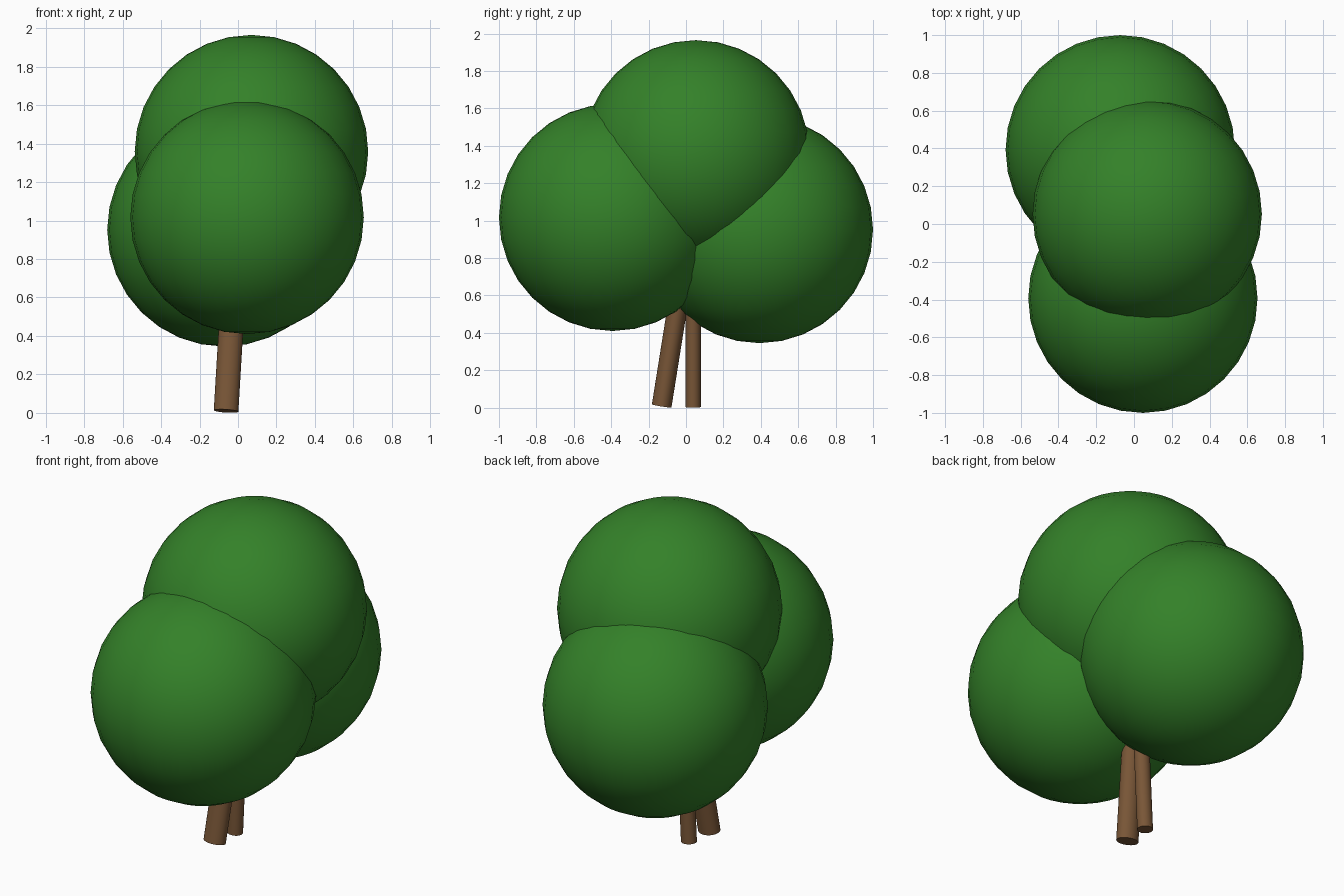
import bpy
from mathutils import Vector

if "Cube" in bpy.data.objects:
    bpy.data.objects.remove(bpy.data.objects["Cube"])


def material(name, rgb):
    m = bpy.data.materials.new(name)
    m.diffuse_color = (*rgb, 1)
    m.use_nodes = True
    m.node_tree.nodes["Principled BSDF"].inputs["Base Color"].default_value = m.diffuse_color
    return m


leaf_green = material("leaf_green", (0.034, 0.22, 0.022))
bark_brown = material("bark_brown", (0.19, 0.093, 0.038))


def finish(name, mat):
    ob = bpy.context.object
    ob.name = name
    ob.data.materials.append(mat)
    bpy.ops.object.shade_smooth_by_angle()
    return ob


def foliage(name, centre):
    bpy.ops.mesh.primitive_uv_sphere_add(segments=32, ring_count=16, radius=0.607, location=centre)
    return finish(name, leaf_green)


def trunk(name, base, top, rx, ry):
    # Elliptical cylinder whose axis runs from base to top
    base, top = Vector(base), Vector(top)
    axis = top - base
    bpy.ops.mesh.primitive_cylinder_add(vertices=32, radius=1, depth=1, location=(base + top) / 2)
    ob = bpy.context.object
    ob.scale = (rx, ry, axis.length)
    ob.rotation_euler = Vector((0, 0, 1)).rotation_difference(axis).to_euler()
    bpy.ops.object.transform_apply(location=False, rotation=True, scale=True)
    return finish(name, bark_brown)


# Three overlapping leaf balls
foliage("top_foliage", (0.07, 0.053, 1.358))
foliage("front_foliage", (0.047, -0.393, 1.017))
foliage("back_foliage", (-0.073, 0.393, 0.952))

# Leaning front trunk and thinner upright back trunk
trunk("front_trunk", (-0.062, -0.130, 0.01), (-0.012, 0.004, 0.85), 0.064, 0.053)
trunk("back_trunk", (-0.046, 0.038, 0.003), (-0.006, 0.038, 0.85), 0.044, 0.041)
